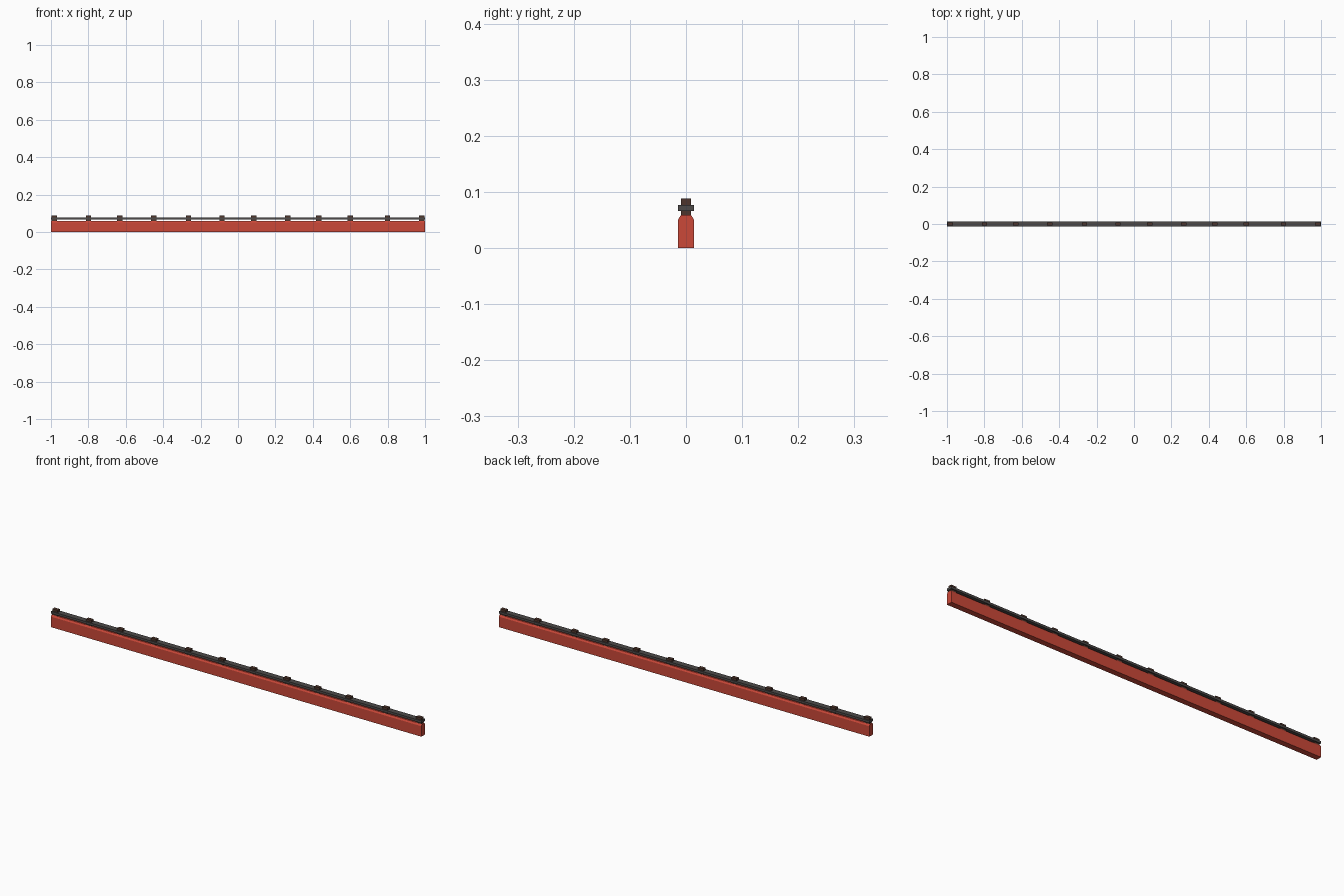
import bpy, bmesh

if "Cube" in bpy.data.objects:
    bpy.data.objects.remove(bpy.data.objects["Cube"])


def material(name, rgb):
    m = bpy.data.materials.new(name)
    m.diffuse_color = (*rgb, 1)
    m.use_nodes = True
    m.node_tree.nodes["Principled BSDF"].inputs["Base Color"].default_value = m.diffuse_color
    return m


red = material("red", (0.60, 0.065, 0.04))
grey = material("dark grey", (0.075, 0.068, 0.066))
brown = material("dark brown", (0.075, 0.036, 0.025))


def extrude_x(name, profile, x0, x1, mat):
    """Sweep a closed (y, z) profile from x0 to x1."""
    bm = bmesh.new()
    face = bm.faces.new([bm.verts.new((x0, y, z)) for y, z in profile])
    geom = bmesh.ops.extrude_face_region(bm, geom=[face])["geom"]
    moved = [v for v in geom if isinstance(v, bmesh.types.BMVert)]
    bmesh.ops.translate(bm, verts=moved, vec=(x1 - x0, 0, 0))
    bmesh.ops.recalc_face_normals(bm, faces=bm.faces)
    me = bpy.data.meshes.new(name)
    bm.to_mesh(me)
    bm.free()
    me.materials.append(mat)
    ob = bpy.data.objects.new(name, me)
    bpy.context.collection.objects.link(ob)
    return ob


def box_profile(w, z0, z1):
    return [(-w, z0), (w, z0), (w, z1), (-w, z1)]


# low wall with chamfered top edges
extrude_x("wall", [(-0.014, 0), (0.014, 0), (0.014, 0.051), (0.009, 0.059),
                   (-0.009, 0.059), (-0.014, 0.051)], -1, 1, red)

# flat rail floating above the wall
extrude_x("rail", box_profile(0.014, 0.066, 0.077), -1, 1, grey)

# short posts that pass through the rail
for i, x in enumerate((-0.982, -0.80, -0.632, -0.45, -0.265, -0.086,
                       0.084, 0.266, 0.432, 0.60, 0.80, 0.982)):
    extrude_x(f"post_{i + 1}", box_profile(0.0085, 0.058, 0.088),
              x - 0.014, x + 0.014, brown)
